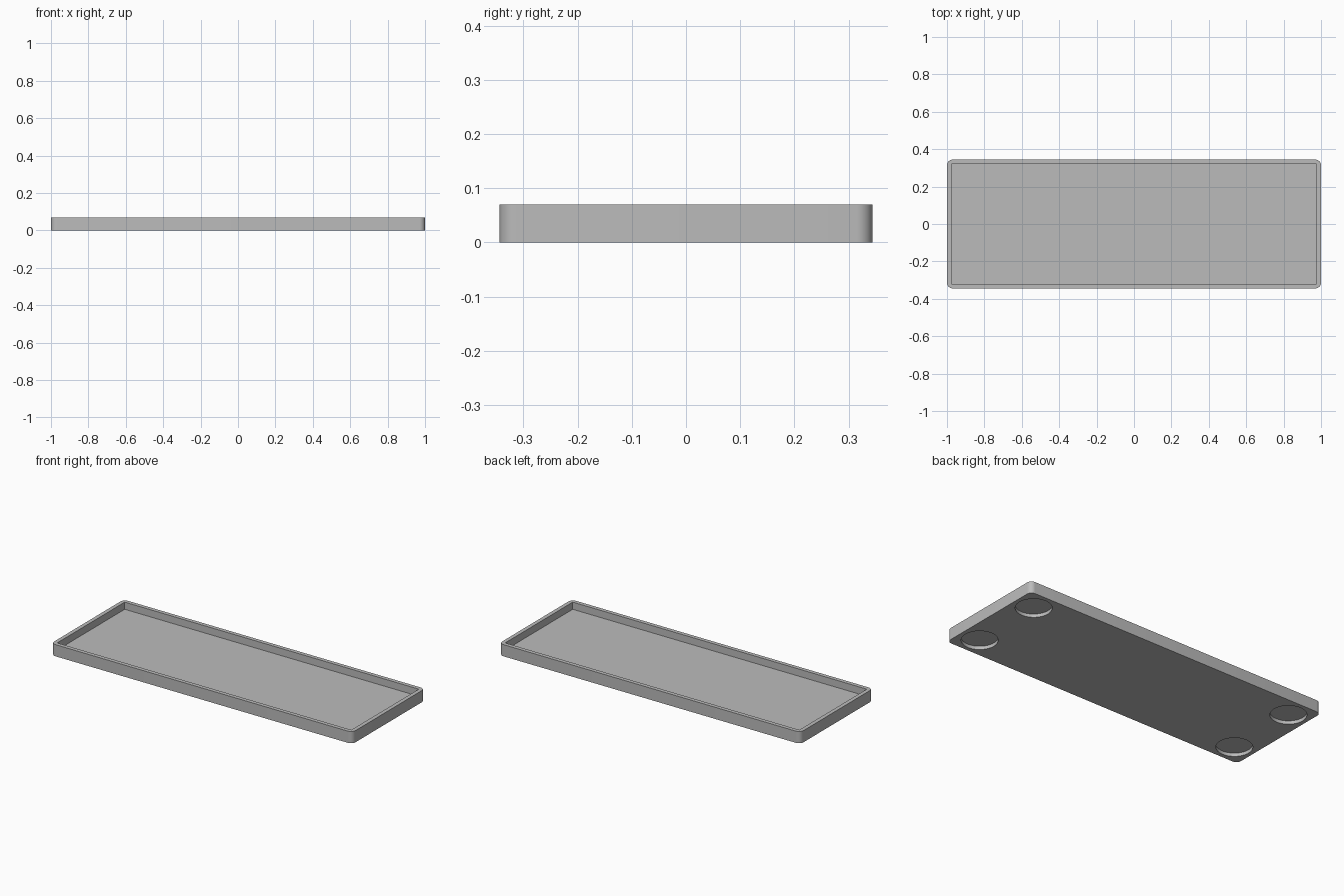
import bpy
import math

WIDTH, DEPTH, HEIGHT = 2.0, 0.688, 0.07
CORNER, WALL, FLOOR = 0.03, 0.024, 0.027
FOOT_RADIUS, FOOT_DEPTH, FOOT_INSET = 0.098, 0.02, 0.122

cube = bpy.data.objects.get("Cube")
if cube:
    bpy.data.objects.remove(cube)

grey = bpy.data.materials.new("plain_grey")
grey.use_nodes = True
colour = (0.5, 0.5, 0.5, 1)
grey.diffuse_color = colour
grey.node_tree.nodes["Principled BSDF"].inputs["Base Color"].default_value = colour


def box(name, size, bottom):
    bpy.ops.mesh.primitive_cube_add(size=1, location=(0, 0, bottom + size[2] / 2))
    obj = bpy.context.object
    obj.name = name
    obj.scale = size
    bpy.ops.object.transform_apply(location=True, rotation=False, scale=True)
    obj.data.materials.append(grey)
    return obj


def apply_modifier(obj, mod):
    bpy.context.view_layer.objects.active = obj
    bpy.ops.object.modifier_apply(modifier=mod.name)


def cut(obj, cutter):
    cutter.hide_render = True
    mod = obj.modifiers.new("cut", "BOOLEAN")
    mod.operation = "DIFFERENCE"
    mod.solver = "EXACT"
    mod.object = cutter
    apply_modifier(obj, mod)
    bpy.data.objects.remove(cutter)


# Tray block with its four upright edges rounded
tray = box("tray", (WIDTH, DEPTH, HEIGHT), 0)
weights = tray.data.attributes.new("bevel_weight_edge", "FLOAT", "EDGE")
for edge in tray.data.edges:
    a, b = (tray.data.vertices[i].co for i in edge.vertices)
    weights.data[edge.index].value = 1.0 if abs(a.z - b.z) > HEIGHT / 2 else 0.0
bevel = tray.modifiers.new("round_corners", "BEVEL")
bevel.limit_method = "WEIGHT"
bevel.width = CORNER
bevel.segments = 8
apply_modifier(tray, bevel)

# Square-cornered hollow in the top
cut(tray, box("hollow_cutter", (WIDTH - 2 * WALL, DEPTH - 2 * WALL, HEIGHT), FLOOR))

# Four round foot recesses underneath
for sx in (-1, 1):
    for sy in (-1, 1):
        bpy.ops.mesh.primitive_cylinder_add(
            vertices=64, radius=FOOT_RADIUS, depth=2 * FOOT_DEPTH,
            location=(sx * (WIDTH / 2 - FOOT_INSET), sy * (DEPTH / 2 - FOOT_INSET), 0))
        recess = bpy.context.object
        recess.name = "foot_recess_cutter"
        recess.data.materials.append(grey)
        cut(tray, recess)

# Smooth the curved walls, keep the edges sharp
bpy.ops.object.select_all(action="DESELECT")
tray.select_set(True)
bpy.context.view_layer.objects.active = tray
bpy.ops.object.shade_smooth_by_angle(angle=math.radians(30))
